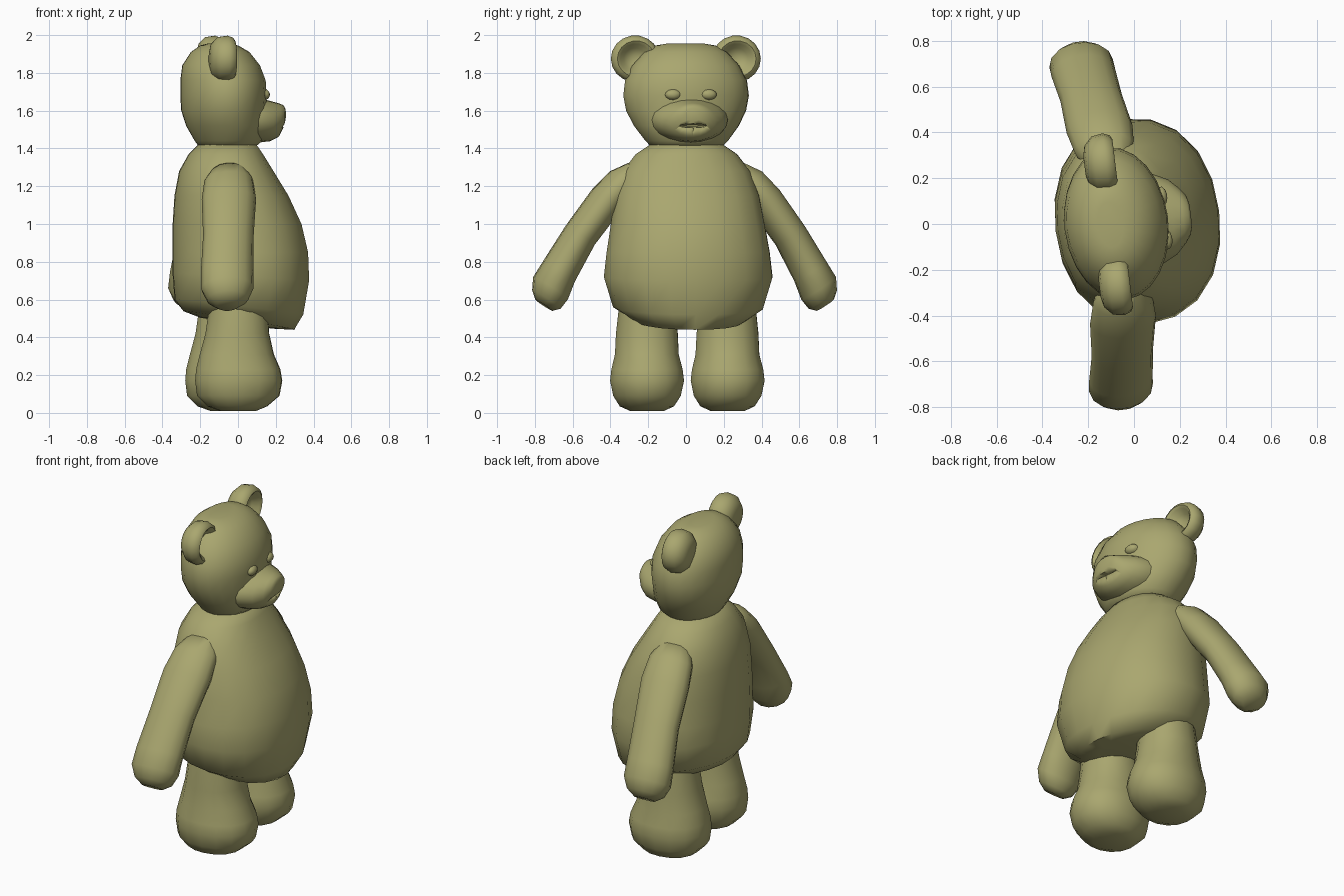
import bpy, bmesh, math
from mathutils import Matrix, Vector

if "Cube" in bpy.data.objects:
    bpy.data.objects.remove(bpy.data.objects["Cube"])

# Whole figure faces +x with a slight turn
TURN = Matrix.Translation((0, 0.01, 0)) @ Matrix.Rotation(math.radians(7), 4, 'Z')

fur = bpy.data.materials.new("fur")
fur.diffuse_color = (0.40, 0.385, 0.16, 1)
fur.use_nodes = True
fur.node_tree.nodes["Principled BSDF"].inputs["Base Color"].default_value = fur.diffuse_color


def loft(name, rings, sides=20, power=2.0, angle=60):
    """Skin closed oval rings given as (centre, axis_u, axis_v)."""
    bm = bmesh.new()
    loops = []
    for c, u, v in rings:
        c, u, v = Vector(c), Vector(u), Vector(v)
        loop = []
        for i in range(sides):
            a = 2 * math.pi * i / sides
            ca, sa = math.cos(a), math.sin(a)
            k = (abs(ca) ** power + abs(sa) ** power) ** (-1 / power)
            loop.append(bm.verts.new(c + u * ca * k + v * sa * k))
        loops.append(loop)
    for a, b in zip(loops, loops[1:]):
        for i in range(sides):
            j = (i + 1) % sides
            bm.faces.new((a[i], a[j], b[j], b[i]))
    bm.faces.new(loops[0])
    bm.faces.new(loops[-1])
    bmesh.ops.recalc_face_normals(bm, faces=bm.faces)
    me = bpy.data.meshes.new(name)
    bm.to_mesh(me)
    bm.free()
    ob = bpy.data.objects.new(name, me)
    bpy.context.collection.objects.link(ob)
    me.materials.append(fur)
    ob.matrix_world = TURN
    bpy.context.view_layer.objects.active = ob
    ob.select_set(True)
    bpy.ops.object.shade_smooth_by_angle(angle=math.radians(angle))
    ob.select_set(False)
    return ob


def mirrored(ob):
    m = ob.modifiers.new("mirror", 'MIRROR')
    m.use_axis = (False, True, False)
    m.use_mirror_merge = False
    return ob


def upright(z, back, front, ry, tilt=0.0, cy=0.0):
    """Horizontal ring; tilt lowers its front edge."""
    rx = (front - back) / 2
    return ((back + front) / 2, cy, z), (rx, 0, -tilt), (0, ry, 0)


def facing(x, z, ry, rz, y=0.0):
    """Ring facing forward."""
    return (x, y, z), (0, ry, 0), (0, 0, rz)


# Pear-shaped body, lower at the front
loft("body", [upright(*r) for r in [
    (.475, -.20, .20, .20, .03), (.49, -.29, .30, .29, .05),
    (.56, -.335, .345, .40, .04), (.72, -.345, .375, .45, .02),
    (.85, -.345, .37, .435), (1.00, -.345, .335, .41),
    (1.15, -.335, .265, .385), (1.28, -.31, .185, .34),
    (1.37, -.26, .13, .27), (1.43, -.20, .09, .18)]], sides=20, power=2.2)

# Arms hanging outward
arm = []
for x, y, z, rx, rv in [(-.08, .26, 1.29, .09, .06), (-.09, .33, 1.23, .13, .09),
                        (-.10, .42, 1.13, .145, .095), (-.12, .56, .94, .135, .092),
                        (-.14, .67, .75, .14, .10), (-.145, .715, .66, .14, .11),
                        (-.145, .737, .60, .11, .09), (-.145, .75, .57, .06, .055)]:
    arm.append(((x, y, z), (rx, 0, 0), (0, .83 * rv, .55 * rv)))
mirrored(loft("arm", arm, sides=14))

# Stubby legs with bulging feet
mirrored(loft("leg", [upright(z, b, f, r, 0, .215) for z, b, f, r in [
    (.01, -.12, .07, .09), (.035, -.19, .13, .145), (.09, -.245, .195, .18),
    (.17, -.255, .21, .197), (.23, -.25, .20, .19), (.31, -.23, .165, .17),
    (.42, -.20, .14, .165), (.56, -.18, .13, .15)]], sides=16, power=2.2))

# Head with broad cheeks
loft("head", [upright(*r) for r in [
    (1.40, -.20, .08, .18), (1.44, -.23, .13, .22), (1.52, -.275, .145, .28),
    (1.60, -.30, .145, .32), (1.68, -.305, .15, .335), (1.76, -.305, .145, .325),
    (1.84, -.295, .115, .285), (1.91, -.25, .06, .22),
    (1.945, -.20, 0, .16), (1.955, -.16, -.05, .10)]], sides=24)

# Muzzle with an upturned nose tip
muzzle = loft("muzzle", [facing(*r) for r in [
    (-.02, 1.56, .22, .14), (.10, 1.55, .20, .12), (.17, 1.545, .165, .107),
    (.215, 1.55, .12, .09), (.24, 1.57, .085, .06), (.25, 1.58, .045, .035)]], sides=20)

# Mouth slit cut into the muzzle
slit = loft("mouth_cutter", [facing(x, 1.52, ry, rz) for x, ry, rz in
                             [(.19, .04, .004), (.215, .07, .010), (.30, .08, .013)]], sides=16)
slit.hide_render = True
slit.hide_viewport = True
cut = muzzle.modifiers.new("mouth", 'BOOLEAN')
cut.operation, cut.solver, cut.object = 'DIFFERENCE', 'EXACT', slit

# Closed eye bumps
mirrored(loft("eye", [facing(x, 1.685, ry, rz, .095) for x, ry, rz in
                      [(.10, .045, .03), (.14, .042, .028),
                       (.152, .028, .018), (.157, .01, .007)]], sides=12))

# Round ears, hollow at the front
mirrored(loft("ear", [facing(x, 1.875, r, r * .95, .27) for x, r in [
    (-.185, .04), (-.175, .085), (-.14, .122), (-.09, .13), (-.06, .118),
    (-.05, .10), (-.06, .083), (-.095, .06), (-.11, .02)]], sides=18))
